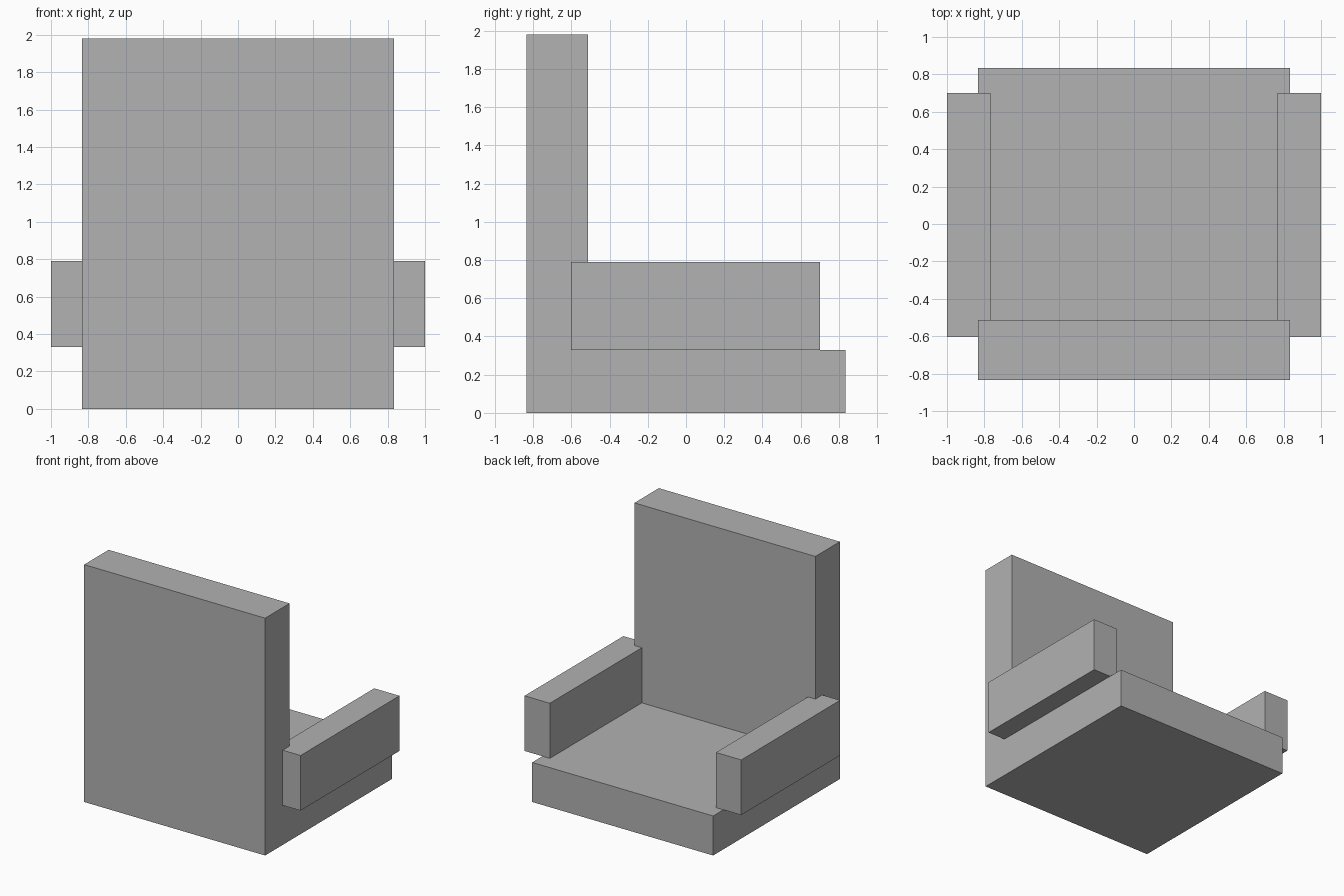
import bpy

if "Cube" in bpy.data.objects:
    bpy.data.objects.remove(bpy.data.objects["Cube"])

grey = bpy.data.materials.new("plain grey")
grey.diffuse_color = (0.445, 0.445, 0.445, 1)
grey.use_nodes = True
grey.node_tree.nodes["Principled BSDF"].inputs["Base Color"].default_value = grey.diffuse_color


def extrude_profile(name, profile, x0, x1):
    """Extrude a closed (y, z) outline along x."""
    n = len(profile)
    verts = [(x, y, z) for x in (x0, x1) for y, z in profile]
    faces = [tuple(reversed(range(n))), tuple(range(n, 2 * n))]
    faces += [(i, (i + 1) % n, (i + 1) % n + n, i + n) for i in range(n)]
    mesh = bpy.data.meshes.new(name)
    mesh.from_pydata(verts, [], faces)
    mesh.materials.append(grey)
    obj = bpy.data.objects.new(name, mesh)
    bpy.context.collection.objects.link(obj)
    return obj


# Seat and backrest: one L-shaped block
extrude_profile("seat_and_backrest",
                [(-0.835, 0), (0.835, 0), (0.835, 0.33),
                 (-0.513, 0.33), (-0.513, 1.98), (-0.835, 1.98)],
                -0.835, 0.835)

# Armrests, one on each side
arm = [(-0.603, 0.33), (0.7, 0.33), (0.7, 0.79), (-0.603, 0.79)]
extrude_profile("right_armrest", arm, 0.767, 1.0)
extrude_profile("left_armrest", arm, -1.0, -0.767)
